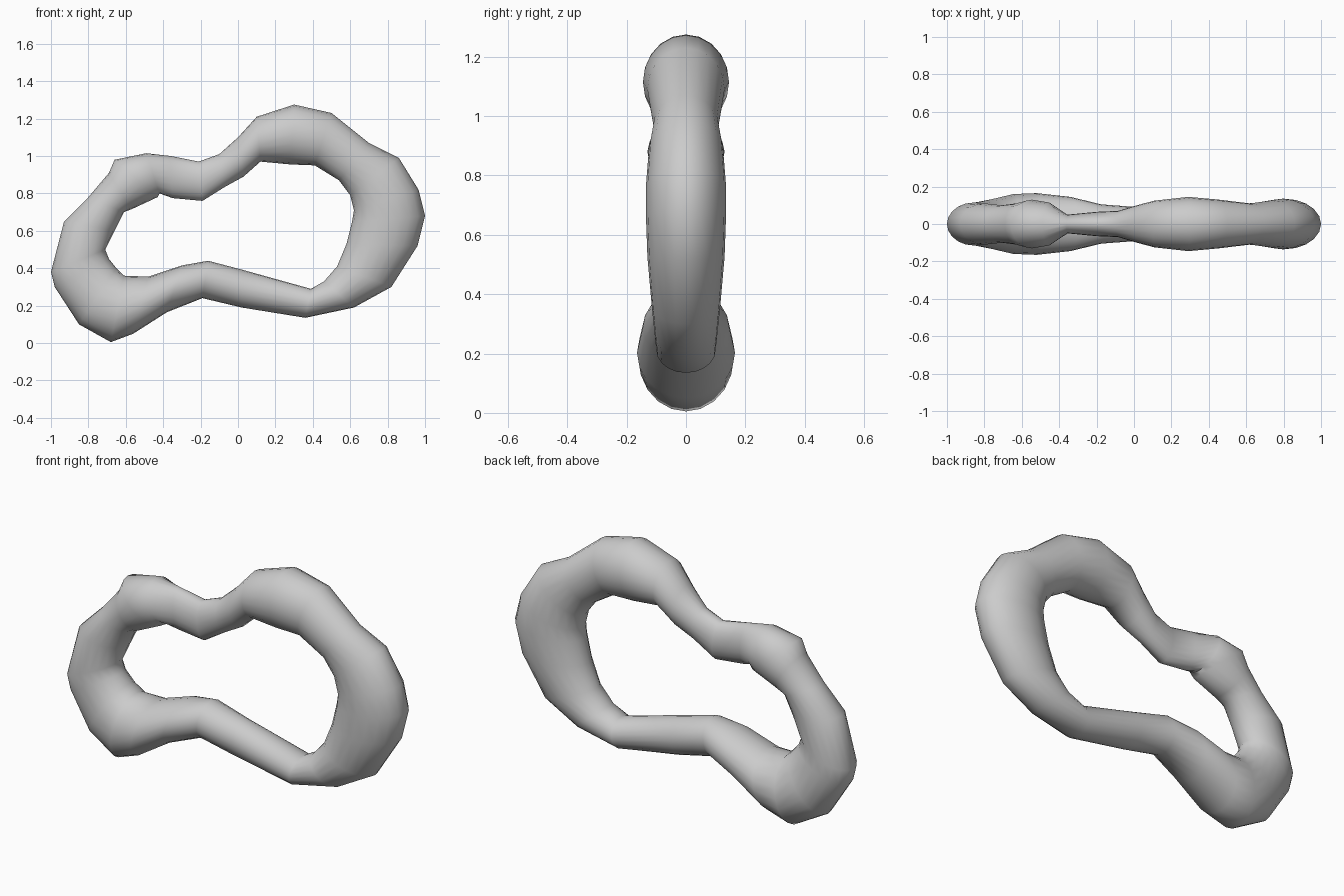
import bpy, bmesh, math
from mathutils import Vector

SIDES = 20

# Cross-sections round the loop: outer x, outer z, inner x, inner z, half depth in y
RINGS = [
    (-1.00, .38, -.71, .50, .115), (-.93, .65, -.66, .60, .11),
    (-.80, .78, -.61, .70, .10), (-.69, .91, -.57, .715, .11),
    (-.66, .98, -.43, .78, .13), (-.49, 1.015, -.42, .80, .115),
    (-.36, 1.00, -.35, .775, .05), (-.21, .97, -.19, .76, .065),
    (-.10, 1.01, -.07, .835, .07), (.00, 1.10, .03, .89, .10),
    (.10, 1.21, .12, .97, .125), (.30, 1.275, .28, .955, .145),
    (.50, 1.23, .41, .95, .13), (.70, 1.07, .54, .87, .11),
    (.86, .99, .60, .79, .125), (.965, .82, .62, .71, .135),
    (1.00, .68, .61, .65, .135), (.96, .52, .58, .53, .13),
    (.82, .30, .53, .41, .115), (.62, .19, .46, .33, .105),
    (.36, .135, .39, .29, .10), (.02, .19, .03, .39, .09),
    (-.19, .24, -.16, .44, .105), (-.38, .165, -.30, .415, .145),
    (-.56, .05, -.48, .355, .165), (-.68, .005, -.61, .36, .16),
    (-.85, .10, -.65, .40, .135), (-.98, .30, -.69, .45, .115),
]


def add_ring(bm, ox, oz, ix, iz, depth):
    outer, inner = Vector((ox, 0, oz)), Vector((ix, 0, iz))
    centre, arm = (outer + inner) / 2, (outer - inner) / 2
    angles = [2 * math.pi * k / SIDES for k in range(SIDES)]
    return [bm.verts.new(centre + arm * math.cos(a) + Vector((0, depth * math.sin(a), 0)))
            for a in angles]


# Closed lumpy loop skinned through the oval sections
bm = bmesh.new()
rings = [add_ring(bm, *r) for r in RINGS]
for i, a in enumerate(rings):
    b = rings[(i + 1) % len(rings)]
    for k in range(SIDES):
        n = (k + 1) % SIDES
        bm.faces.new((a[k], a[n], b[n], b[k]))
bmesh.ops.recalc_face_normals(bm, faces=bm.faces[:])

mesh = bpy.data.meshes.new("lumpy_loop")
bm.to_mesh(mesh)
bm.free()
loop = bpy.data.objects.new("lumpy_loop", mesh)
bpy.context.collection.objects.link(loop)
bpy.context.view_layer.objects.active = loop
loop.select_set(True)
bpy.ops.object.shade_smooth_by_angle(angle=math.radians(60))
